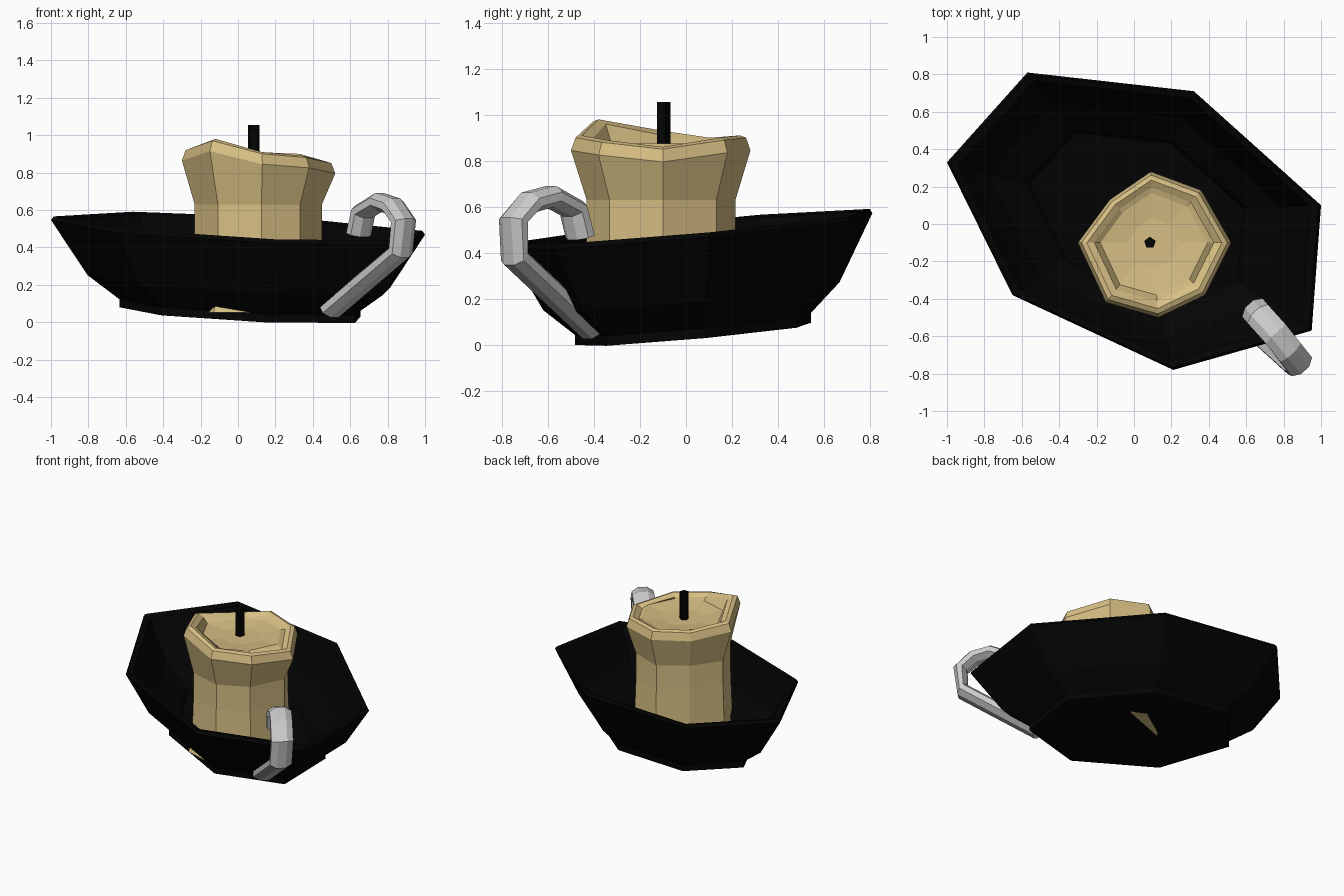
import bpy, math
from mathutils import Vector

if "Cube" in bpy.data.objects:
    bpy.data.objects.remove(bpy.data.objects["Cube"])


def material(name, rgb):
    m = bpy.data.materials.new(name)
    m.diffuse_color = (*rgb, 1)
    m.use_nodes = True
    m.node_tree.nodes["Principled BSDF"].inputs["Base Color"].default_value = m.diffuse_color
    return m


def loft(name, rings, mat=None):
    """Skin a list of equal-length point rings and cap both ends."""
    n = len(rings[0])
    verts = [p for r in rings for p in r]
    faces = [(k * n + i, k * n + (i + 1) % n, (k + 1) * n + (i + 1) % n, (k + 1) * n + i)
             for k in range(len(rings) - 1) for i in range(n)]
    faces.append(tuple(reversed(range(n))))
    faces.append(tuple(range(len(verts) - n, len(verts))))
    me = bpy.data.meshes.new(name)
    me.from_pydata(verts, [], faces)
    me.update()
    ob = bpy.data.objects.new(name, me)
    bpy.context.collection.objects.link(ob)
    if mat:
        me.materials.append(mat)
    return ob


black = material("black", (0.001, 0.001, 0.001))
wax = material("wax", (0.68, 0.52, 0.23))

# Dish: tilted irregular seven-sided bowl on a foot (scale, height)
outline = [(-0.57, 0.81), (-1.0, 0.33), (-0.65, -0.38), (0.21, -0.78),
           (0.95, -0.57), (1.0, 0.10), (0.32, 0.71)]
profile = [(0.645, 0.042), (0.645, 0.085), (0.81, 0.205), (0.93, 0.385),
           (1.0, 0.49), (0.985, 0.51), (0.94, 0.50), (0.89, 0.41), (0.78, 0.25),
           (0.60, 0.14), (0.57, 0.10)]


def dish_ring(s, c):
    ring = []
    for x, y in outline:
        px, py = 0.03 + (x - 0.03) * s, 0.06 + (y - 0.06) * s
        ring.append((px, py, c - 0.03 * px + 0.08 * py))
    return ring


loft("dish", [dish_ring(s, c) for s, c in profile], black)

# Candle: uneven eight-sided column with a flared, melted lip (x, y, lip height)
CX, CY = 0.1, -0.1
lip = [(0.09, 0.28, 0.91), (-0.13, 0.13, 0.90), (-0.30, -0.10, 0.93), (-0.15, -0.42, 0.98),
       (0.13, -0.50, 0.91), (0.38, -0.38, 0.89), (0.52, -0.10, 0.86), (0.36, 0.18, 0.90)]


def candle_ring(s, z=None, drop=0.0):
    return [(CX + (x - CX) * s, CY + (y - CY) * s, h - drop if z is None else z)
            for x, y, h in lip]


loft("candle", [candle_ring(0.92, 0.052), candle_ring(0.86, 0.12), candle_ring(0.83, 0.45),
                candle_ring(0.83, 0.63), candle_ring(1.0, drop=0.065),
                candle_ring(0.95, drop=0.01), candle_ring(0.88), candle_ring(0.78, drop=0.02),
                candle_ring(0.70, 0.875), candle_ring(0.35, 0.86)], wax)

# Wick
bpy.ops.mesh.primitive_cylinder_add(vertices=5, radius=0.032, depth=0.23,
                                    location=(0.085, -0.1, 0.94))
wick = bpy.context.object
wick.name = "wick"
wick.data.materials.append(black)

# Handle: flattened eight-sided tube curling up from the foot
path = [Vector(p) for p in [(0.50, -0.41, 0.065), (0.87, -0.745, 0.38), (0.885, -0.75, 0.54),
                            (0.83, -0.68, 0.62), (0.76, -0.59, 0.645),
                            (0.67, -0.49, 0.59), (0.645, -0.46, 0.47)]]
side = Vector((0.74, 0.67, 0)).normalized()
rings = []
for i, p in enumerate(path):
    t = (path[min(i + 1, len(path) - 1)] - path[max(i - 1, 0)]).normalized()
    nrm = side.cross(t).normalized()
    a = [math.tau * (k + 0.5) / 8 for k in range(8)]
    rings.append([p + side * (0.08 * math.cos(v)) + nrm * (0.05 * math.sin(v)) for v in a])
loft("handle", rings)
